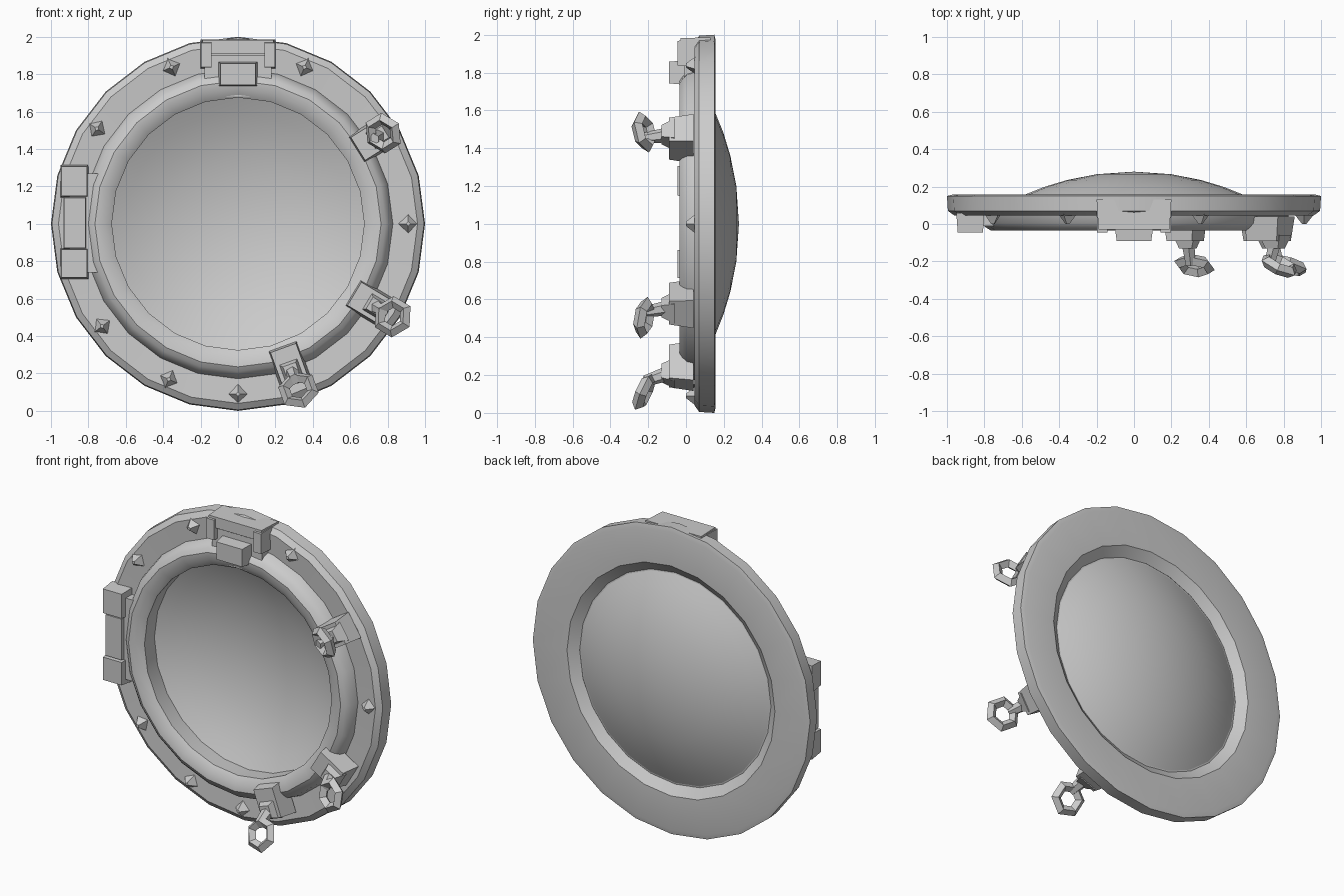
import bpy, bmesh
from math import sin, cos, pi, radians
from mathutils import Matrix, Vector

if "Cube" in bpy.data.objects:
    bpy.data.objects.remove(bpy.data.objects["Cube"])

CZ = 1.0  # height of the porthole axis


def finish(name, bm, smooth=None):
    bmesh.ops.recalc_face_normals(bm, faces=bm.faces)
    me = bpy.data.meshes.new(name)
    bm.to_mesh(me)
    bm.free()
    ob = bpy.data.objects.new(name, me)
    bpy.context.collection.objects.link(ob)
    if smooth:
        bpy.ops.object.select_all(action='DESELECT')
        ob.select_set(True)
        bpy.context.view_layer.objects.active = ob
        bpy.ops.object.shade_smooth_by_angle(angle=radians(smooth))
    return ob


def lathe(name, profile, n=24, closed=True):
    """Spin (radius, y) points about the porthole axis."""
    bm = bmesh.new()
    rings = []
    for r, y in profile:
        if r == 0:
            rings.append([bm.verts.new((0, y, CZ))] * n)
        else:
            rings.append([bm.verts.new((r * cos(2 * pi * i / n), y, CZ + r * sin(2 * pi * i / n)))
                          for i in range(n)])
    pairs = list(zip(rings, rings[1:]))
    if closed:
        pairs.append((rings[-1], rings[0]))
    for a, b in pairs:
        for i in range(n):
            j = (i + 1) % n
            bm.faces.new(list(dict.fromkeys((a[i], a[j], b[j], b[i]))))
    return finish(name, bm, 30)


def polar(angle, r, y):
    """Frame at a ring position: local x radial, y depth, z tangential."""
    a = radians(angle)
    return (Matrix.Translation((r * cos(a), y, CZ + r * sin(a)))
            @ Matrix.Rotation(-a, 4, 'Y'))


def block(name, mat, size, taper=1.0):
    """Box whose front (-y) face is scaled by taper."""
    bm = bmesh.new()
    bmesh.ops.create_cube(bm, size=1)
    for v in bm.verts:
        k = taper if v.co.y < 0 else 1
        v.co = Vector((v.co.x * size[0] * k, v.co.y * size[1], v.co.z * size[2] * k))
    bm.transform(mat)
    return finish(name, bm)


def span(name, x, y, z, taper=1.0):
    c = [(a + b) / 2 for a, b in (x, y, z)]
    return block(name, Matrix.Translation(c), [b - a for a, b in (x, y, z)], taper)


# Outer wall flange
lathe("outer_flange", [(0.80, 0.055), (0.96, 0.045), (0.995, 0.07), (1.0, 0.15),
                       (0.97, 0.157), (0.75, 0.155), (0.69, 0.11), (0.72, 0.06)])
# Raised window frame
lathe("window_frame", [(0.83, 0.06), (0.815, 0.005), (0.79, -0.02), (0.765, -0.035), (0.72, -0.03),
                       (0.675, 0.0), (0.68, 0.11), (0.74, 0.10)])
# Domed glass bulging to the back
R = 1.45
lathe("glass", [(r, 0.28 - R + (R * R - r * r) ** 0.5)
                for r in (0.69, 0.6, 0.48, 0.36, 0.2, 0)], closed=False)

# Top latch: tab, cap, side lugs and catch
span("top_tab", (-0.18, 0.18), (-0.01, 0.07), (1.68, 1.90))
span("top_cap", (-0.2, 0.2), (-0.03, 0.13), (1.91, 1.985), 0.95)
for s in (-1, 1):
    span("top_lug", sorted((s * 0.14, s * 0.2)), (-0.045, 0.07), (1.83, 1.975), 0.9)
span("top_catch", (-0.105, 0.105), (-0.09, 0.0), (1.735, 1.865), 0.88)

# Left hinge: plate, barrel and end lugs
span("hinge_plate", (-0.90, -0.72), (-0.01, 0.07), (0.74, 1.27))
span("hinge_barrel", (-0.935, -0.81), (-0.035, 0.06), (0.86, 1.15), 0.92)
for z in ((0.705, 0.87), (1.14, 1.315)):
    span("hinge_lug", (-0.95, -0.80), (-0.045, 0.06), z, 0.9)

# Small pointed studs on the flange
for a in (0, 67, 113, 146, 217, 246, 270):
    bm = bmesh.new()
    bmesh.ops.create_cone(bm, cap_ends=True, segments=4, radius1=0.055, radius2=0.012, depth=0.055)
    bm.transform(polar(a, 0.91, 0.028) @ Matrix.Rotation(pi / 2, 4, 'X'))
    finish("stud", bm)

# Screw clamps: base block, collar, stem and eye ring
for a, r, eye_r, tilt in ((32, 0.87, 0.915, 28), (-31, 0.84, 0.965, 20), (-70, 0.82, 0.945, 25)):
    block("clamp_base", polar(a, r - 0.02, -0.025), (0.22, 0.13, 0.17), 0.85)
    block("clamp_collar", polar(a, r + 0.02, -0.095), (0.13, 0.07, 0.12), 0.6)
    bm = bmesh.new()
    p, q = polar(a, r + 0.02, -0.09).translation, polar(a, eye_r - 0.06, -0.215).translation
    d = q - p
    bmesh.ops.create_cone(bm, cap_ends=True, segments=6, radius1=0.04, radius2=0.03, depth=d.length)
    bm.transform(Matrix.Translation((p + q) / 2) @ d.to_track_quat('Z', 'Y').to_matrix().to_4x4())
    finish("clamp_stem", bm)
    # eye ring: six-sided loop with a four-sided section
    bm = bmesh.new()
    loops = []
    for i in range(6):
        t = i * pi / 3
        loops.append([bm.verts.new(((0.08 + 0.032 * cos(k * pi / 2)) * cos(t), 0.032 * sin(k * pi / 2),
                                    (0.08 + 0.032 * cos(k * pi / 2)) * sin(t))) for k in range(4)])
    for i in range(6):
        for k in range(4):
            A, B = loops[i], loops[(i + 1) % 6]
            bm.faces.new((A[k], B[k], B[(k + 1) % 4], A[(k + 1) % 4]))
    bm.transform(polar(a, eye_r, -0.222) @ Matrix.Rotation(radians(-tilt), 4, 'Z'))
    finish("clamp_eye", bm)
